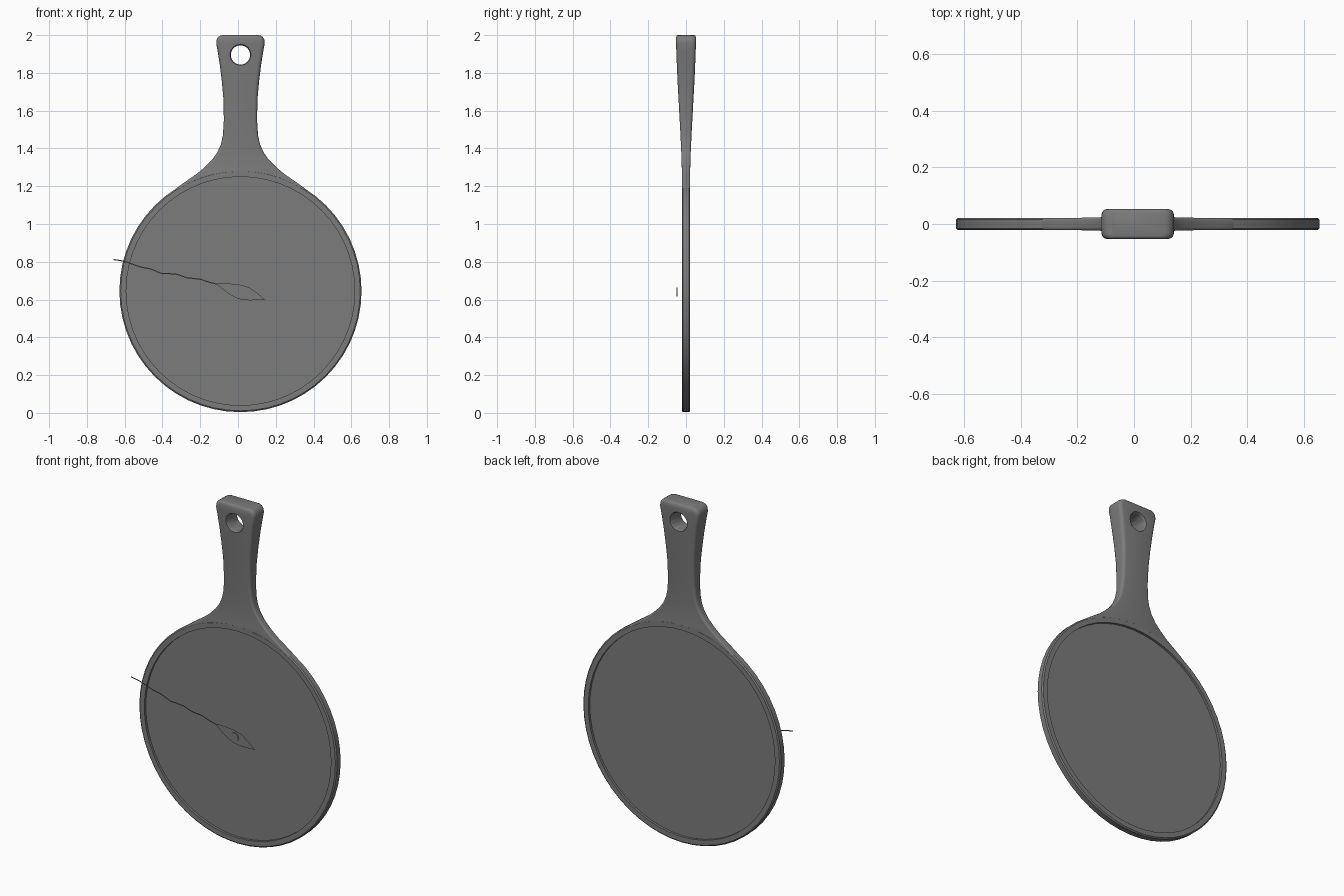
import bpy, bmesh, math

if "Cube" in bpy.data.objects:
    bpy.data.objects.remove(bpy.data.objects["Cube"])

CX, CZ = 0.013, 0.645      # centre of the round blade
grey = bpy.data.materials.new("dark_grey")
grey.diffuse_color = (0.2, 0.2, 0.2, 1)
grey.use_nodes = True
grey.node_tree.nodes["Principled BSDF"].inputs["Base Color"].default_value = grey.diffuse_color


def make(name, bm, smooth=True, recalc=True):
    if recalc:
        bmesh.ops.recalc_face_normals(bm, faces=bm.faces)
    me = bpy.data.meshes.new(name)
    bm.to_mesh(me)
    bm.free()
    me.materials.append(grey)
    ob = bpy.data.objects.new(name, me)
    bpy.context.collection.objects.link(ob)
    bpy.ops.object.select_all(action='DESELECT')
    bpy.context.view_layer.objects.active = ob
    ob.select_set(True)
    if smooth:
        bpy.ops.object.shade_smooth_by_angle(angle=math.radians(35))
    return ob


def skin(rows, closed):
    """Bridge loops of points with quads; cap the ends unless closed."""
    bm = bmesh.new()
    loops = [[bm.verts.new(p) for p in r] for r in rows]
    n = len(loops[0])
    for k in range(len(loops) if closed else len(loops) - 1):
        a, b = loops[k], loops[(k + 1) % len(loops)]
        for i in range(n):
            bm.faces.new((a[i], a[(i + 1) % n], b[(i + 1) % n], b[i]))
    if not closed:
        bm.faces.new(loops[0])
        bm.faces.new(loops[-1])
    return bm


def circle(r, y, x=CX, z=CZ, n=56):
    return [(x + r * math.sin(2 * math.pi * i / n), y,
             z - r * math.cos(2 * math.pi * i / n)) for i in range(n)]


def cut(ob, rows, name):
    c = make(name, skin(rows, False), False)
    c.hide_render = True
    c.display_type = 'WIRE'
    m = ob.modifiers.new("cut", 'BOOLEAN')
    m.object, m.operation, m.solver = c, 'DIFFERENCE', 'EXACT'
    bpy.context.view_layer.objects.active = ob
    bpy.ops.object.modifier_apply(modifier=m.name)
    bpy.data.objects.remove(c, do_unlink=True)


# raised rim around the blade
prof = [(0.605, -0.022), (0.634, -0.022), (0.641, -0.016),
        (0.641, 0.016), (0.634, 0.022), (0.605, 0.022)]
make("rim", skin([circle(r, y) for r, y in prof], True))

# recessed round panel
make("panel", skin([circle(0.61, -0.008), circle(0.61, 0.008)], False))

# handle: rounded rectangular sections (z, half width, half thickness)
secs = [(1.08, 0.42, .0215), (1.15, 0.378, .0215), (1.195, 0.332, .0215),
        (1.225, 0.29, .0215), (1.265, 0.232, .0215), (1.30, 0.19, .0225),
        (1.34, 0.15, .0235), (1.38, 0.122, .025), (1.42, 0.104, .027),
        (1.47, 0.093, .029), (1.55, 0.088, .0335), (1.66, 0.09, .0395),
        (1.75, 0.098, .0445), (1.84, 0.109, .0485), (1.91, 0.12, .051),
        (1.955, 0.128, .053), (1.975, 0.127, .053), (1.99, 0.118, .052),
        (1.997, 0.107, .049), (2.0, 0.092, .044)]


def section(z, w, t):
    r = 0.012 + 0.3 * (t - 0.0215)
    pts = []
    for q, (sx, sy) in enumerate([(1, 1), (-1, 1), (-1, -1), (1, -1)]):
        for k in range(5):
            a = math.pi / 2 * (q + k / 4)
            pts.append((CX + sx * (w - r) + r * math.cos(a),
                        sy * (t - r) + r * math.sin(a), z))
    return pts


handle = make("handle", skin([section(*s) for s in secs], False))
cut(handle, [circle(0.62, -0.2), circle(0.62, 0.2)], "blade_cutter")
cut(handle, [circle(r, y, CX, 1.895, 32) for r, y in
             [(0.066, -0.08), (0.056, -0.0505), (0.051, -0.042), (0.051, 0.042),
              (0.056, 0.0505), (0.066, 0.08)]], "hole_cutter")
bpy.ops.object.select_all(action='DESELECT')
handle.select_set(True)
bpy.context.view_layer.objects.active = handle
bpy.ops.object.shade_smooth_by_angle(angle=math.radians(35))

# flat leaf with a long thin wavy tail, floating before the panel
Y = -0.046
leaf = [(-.11, .685, .678), (-.09, .686, .662), (-.05, .685, .63), (0, .68, .604),
        (.03, .674, .599), (.06, .664, .596), (.105, .632, .597), (.14, .601, .598)]
tail = [(-.66, .812), (-.62, .806), (-.585, .797), (-.52, .773), (-.465, .763),
        (-.405, .738), (-.36, .737), (-.32, .733), (-.27, .715), (-.2, .708), (-.15, .691)]
strip = [(x, z + .003, z - .003) for x, z in tail] + leaf
bm = bmesh.new()
cols = [(bm.verts.new((x, Y, a)), bm.verts.new((x, Y, b))) for x, a, b in strip]
for p, q in zip(cols, cols[1:]):
    bm.faces.new((p[0], p[1], q[1], q[0]))
make("leaf_with_tail", bm, False, False)

# small round stud on the leaf
make("stud", skin([circle(0.025, -0.05, 0.011, 0.64, 20),
                   circle(0.025, -0.044, 0.011, 0.64, 20)], False))
